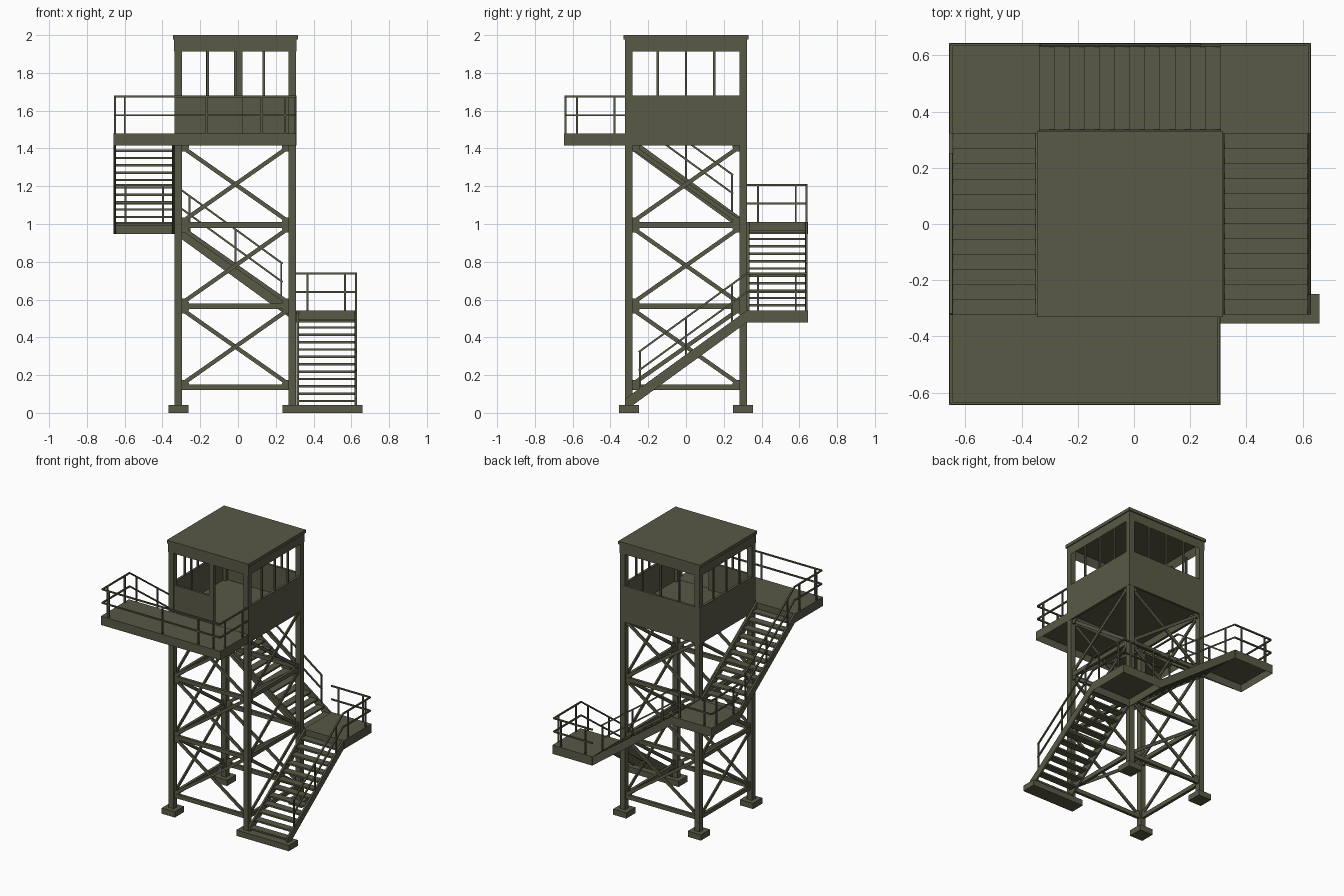
import bpy, bmesh, math
from mathutils import Vector, Matrix

if "Cube" in bpy.data.objects:
    bpy.data.objects.remove(bpy.data.objects["Cube"])

olive = bpy.data.materials.new("olive_paint")
olive.diffuse_color = (0.10, 0.10, 0.062, 1)
olive.use_nodes = True
olive.node_tree.nodes["Principled BSDF"].inputs["Base Color"].default_value = olive.diffuse_color

CX = -0.014            # tower centre in x
T = 0.322              # tower half width
W = 0.645              # outer edge of stairs and landings
RISE, Z1 = 0.468, 0.543  # rise of one flight, height of first landing
LEVELS = (0.135, 0.565, 0.995)


def box(bm, lo, hi, hollow=0):
    """Axis aligned box; hollow > 0 recesses the underside, leaving a rim."""
    lo, hi = Vector(lo), Vector(hi)
    m = Matrix.Translation((lo + hi) / 2) @ Matrix.Diagonal((*(hi - lo), 1))
    vs = bmesh.ops.create_cube(bm, size=1, matrix=m)["verts"]
    if hollow:
        f = min({f for v in vs for f in v.link_faces}, key=lambda f: f.calc_center_median().z)
        bmesh.ops.inset_region(bm, faces=[f], thickness=hollow)
        for v in f.verts:
            v.co.z = hi.z - 0.015


def beam(bm, p, q, w, h):
    """Bar from p to q, w wide sideways and h deep."""
    p, q = Vector(p), Vector(q)
    d = q - p
    side = d.cross(Vector((0, 0, 1)))
    side = side.normalized() if side.length > 1e-6 else Vector((1, 0, 0))
    up = side.cross(d).normalized()
    m = Matrix((side * w, d, up * h)).transposed().to_4x4()
    bmesh.ops.create_cube(bm, size=1, matrix=Matrix.Translation((p + q) / 2) @ m)


def prism(bm, pts, off):
    """Extrude a flat polygon by the vector off."""
    f = bm.faces.new([bm.verts.new(p) for p in pts])
    r = bmesh.ops.extrude_face_region(bm, geom=[f])["geom"]
    bmesh.ops.translate(bm, vec=off, verts=[g for g in r if isinstance(g, bmesh.types.BMVert)])


def finish(name, bm, turn=0, z=0):
    """Turn the part about the tower axis by quarter turns and make the object."""
    bm.transform(Matrix.Translation((CX, 0, z)) @ Matrix.Rotation(turn * math.pi / 2, 4, 'Z'))
    bmesh.ops.recalc_face_normals(bm, faces=bm.faces)
    me = bpy.data.meshes.new(name)
    bm.to_mesh(me)
    bm.free()
    me.materials.append(olive)
    bpy.context.collection.objects.link(bpy.data.objects.new(name, me))


def railing(bm, p, q, ts):
    """Top rail, middle rail and posts at fractions ts, standing on line p-q."""
    p, q = Vector(p), Vector(q)
    for h in (0.195, 0.097):
        beam(bm, p + Vector((0, 0, h)), q + Vector((0, 0, h)), 0.01, 0.01)
    for t in ts:
        a = p.lerp(q, t)
        box(bm, a - Vector((.005, .005, .02)), a + Vector((.005, .005, .195)))


# Legs, running up to the roof as corner posts
bm = bmesh.new()
for sx in (-1, 1):
    for sy in (-1, 1):
        box(bm, (sx * .302 - .02, sy * .302 - .02, .03), (sx * .302 + .02, sy * .302 + .02, 1.95))
finish("tower_legs", bm)

# Footings, the front right one widened to carry the stair
bm = bmesh.new()
for sx in (-1, 1):
    for sy in (-1, 1):
        wide = 0.674 if (sx, sy) == (1, -1) else sx * .302 + .053
        box(bm, (sx * .302 - .053, sy * .302 - .053, 0), (wide, sy * .302 + .053, .042))
finish("footings", bm)

# Cross bracing on each tower side
for k, side in enumerate(("front", "right", "back", "left")):
    bm = bmesh.new()
    for i, z in enumerate(LEVELS):
        box(bm, (-.29, -.312, z - .015), (.29, -.292, z + .015))
        top = (LEVELS + (1.425,))[i + 1]
        for s in (-1, 1):
            beam(bm, (s * .285, -.302 + s * .005, z + .015), (-s * .285, -.302 + s * .005, top - .015), .01, .022)
            # gusset plates in the corners of the bay
            for zz, d in ((z + .01, 1), (top - .01, -1)):
                prism(bm, [(s * .285, -.309, zz), (s * .246, -.309, zz), (s * .246, -.309, zz + d * .012),
                           (s * .262, -.309, zz + d * .03), (s * .285, -.309, zz + d * .03)], (0, .014, 0))
    finish(side + "_bracing", bm, k)

# Three stair flights winding around the tower
for k, side in enumerate(("right", "back", "left")):
    zt = Z1
    zb = zt - RISE
    bm = bmesh.new()
    for x in (T + .001, W - .014):
        prism(bm, [(x, -T, zb - .064), (x, -T, zb), (x, T, zt), (x, T, zt - .064)], (.013, 0, 0))
    n = 12
    for i in range(n):
        y = -T + 2 * T * i / n
        z = zb + RISE * (i + .5) / n - .032
        box(bm, (T + .01, y, z - .006), (W - .01, y + 2 * T / n + .001, z + .006))
    finish(side + "_stair", bm, k, RISE * k)
    bm = bmesh.new()
    slope = RISE / (2 * T)
    railing(bm, (W - .007, -.25, zt - slope * (T + .25)), (W - .007, T, zt), (.012, .437, .862))
    finish(side + "_stair_rail", bm, k, RISE * k)

# Two corner landings with railings on their outer sides
for k, side in enumerate(("lower", "upper")):
    bm = bmesh.new()
    box(bm, (T, T, Z1 - .064), (W, W, Z1), .012)
    finish(side + "_landing", bm, k, RISE * k)
    bm = bmesh.new()
    e = W - .007
    railing(bm, (e, T, Z1), (e, e, Z1), (.19, .82))
    railing(bm, (e, e, Z1), (T, e, Z1), (.18, .81))
    finish(side + "_landing_rail", bm, k, RISE * k)

# Top balcony in front of the cabin
ZD = Z1 + 2 * RISE
bm = bmesh.new()
box(bm, (-W, -W, ZD - .064), (T, -T, ZD), .012)
finish("balcony", bm)
bm = bmesh.new()
e = W - .007
railing(bm, (-e, -T, ZD), (-e, -e, ZD), (.18, .81))
railing(bm, (-e, -e, ZD), (T - .007, -e, ZD), (.055, .51, .815, .945))
railing(bm, (T - .007, -e, ZD), (T - .007, -T, ZD), (.19, .82))
finish("balcony_rail", bm)

# Cabin floor
bm = bmesh.new()
box(bm, (-T + .003, -T + .003, ZD - .064), (T - .003, T - .003, ZD), .02)
finish("cabin_floor", bm)

# Cabin walls below the windows and slim window bars: right, back, left
for k, side in ((1, "right"), (2, "back"), (3, "left")):
    bm = bmesh.new()
    box(bm, (-T, -T - .001, ZD - .064), (T, -T + .017, 1.68))
    for x in (-.15, 0, .15):
        box(bm, (x - .006, -T + .004, 1.67), (x + .006, -T + .016, 1.93))
    finish(side + "_cabin_wall", bm, k)

# Front wall covers the left half, the doorway is open on the right
bm = bmesh.new()
box(bm, (-.29, -T + .002, ZD - .01), (.02, -T + .018, 1.68))
box(bm, (-.152, -T + .004, 1.67), (-.14, -T + .016, 1.93))
box(bm, (.004, -T + .001, ZD - .01), (.039, -T + .025, 1.93))
finish("front_cabin_wall", bm)

# Roof: fascia rim and overhanging slab
bm = bmesh.new()
box(bm, (-T - .002, -T - .002, 1.912), (T + .002, T + .002, 1.98), .03)
finish("roof_fascia", bm)
bm = bmesh.new()
box(bm, (-.331, -.331, 1.977), (.331, .331, 2.0))
finish("roof_slab", bm)
